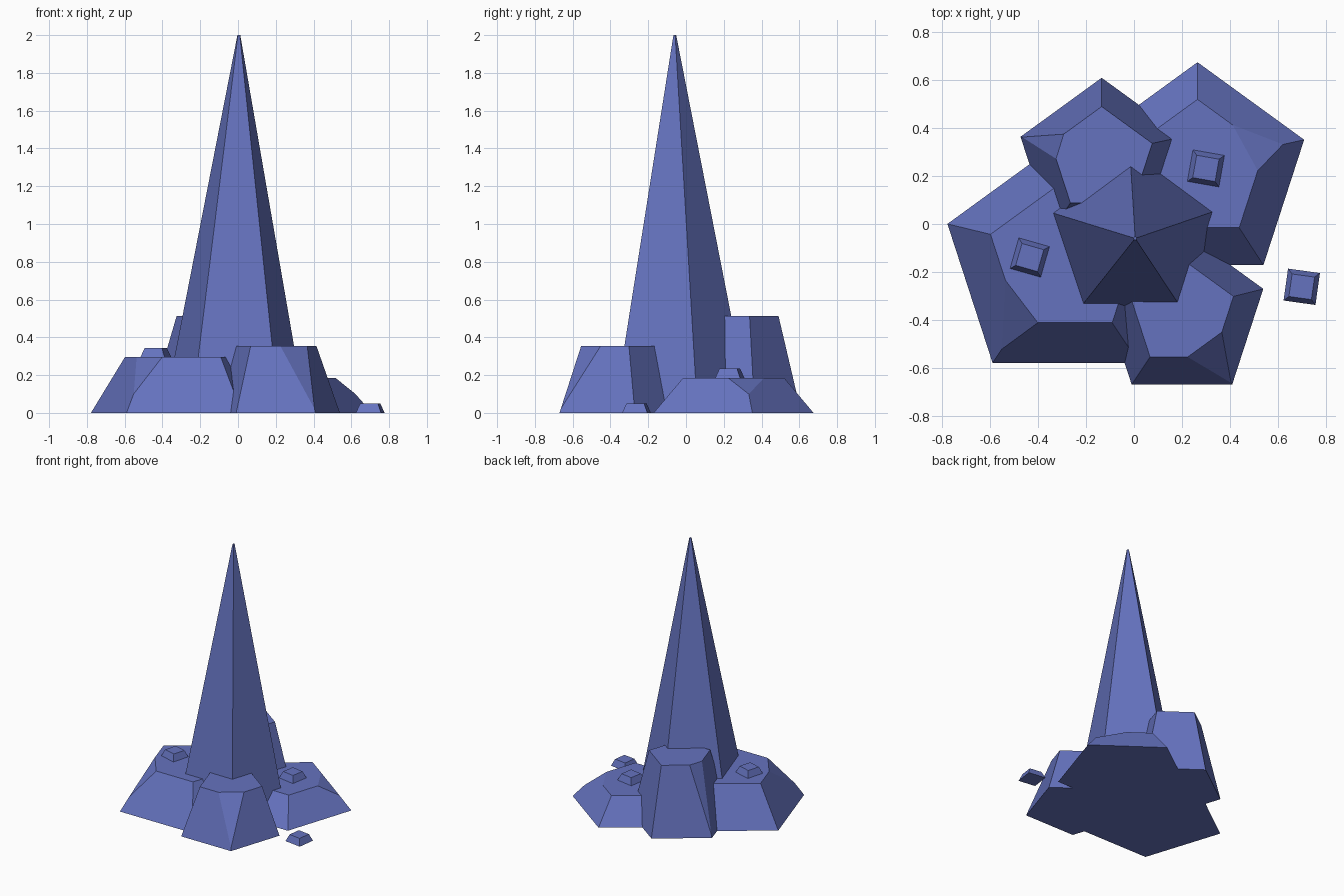
import bpy, bmesh, math
from mathutils import Vector, Matrix

if "Cube" in bpy.data.objects:
    bpy.data.objects.remove(bpy.data.objects["Cube"])

stone = bpy.data.materials.new("blue stone")
stone.diffuse_color = (0.13, 0.17, 0.52, 1.0)
stone.use_nodes = True
stone.node_tree.nodes["Principled BSDF"].inputs["Base Color"].default_value = stone.diffuse_color


def finish(name, bm):
    bmesh.ops.recalc_face_normals(bm, faces=bm.faces)
    mesh = bpy.data.meshes.new(name)
    bm.to_mesh(mesh)
    bm.free()
    mesh.materials.append(stone)
    obj = bpy.data.objects.new(name, mesh)
    bpy.context.collection.objects.link(obj)
    return obj


def loft(bm, lower, upper):
    """Closed flat-sided solid between two rings of points."""
    a = [bm.verts.new(p) for p in lower]
    b = [bm.verts.new(p) for p in upper]
    n = len(a)
    bm.faces.new(a[::-1])
    bm.faces.new(b)
    for i in range(n):
        j = (i + 1) % n
        bm.faces.new((a[i], a[j], b[j], b[i]))


def ring(x, y, z, r, n=5, turn=90):
    angles = [math.radians(turn + 360 * i / n) for i in range(n)]
    return [Vector((x + r * math.cos(t), y + r * math.sin(t), z)) for t in angles]


def rock(name, x, y, r, top_y, top_r, h, corner, low, prev, nxt):
    """Tapered five-sided rock with one upper corner chopped off."""
    base, top = ring(x, y, 0, r), ring(x, top_y, h, top_r)
    bm = bmesh.new()
    loft(bm, base, top)
    c = top[corner]
    p = base[corner].lerp(c, low)
    q = c.lerp(top[(corner - 1) % 5], prev)
    s = c.lerp(top[(corner + 1) % 5], nxt)
    normal = (q - p).cross(s - p).normalized()
    if normal.dot(c - p) < 0:
        normal.negate()
    bmesh.ops.bisect_plane(bm, geom=bm.verts[:] + bm.edges[:] + bm.faces[:], dist=1e-5,
                           plane_co=p, plane_no=normal, clear_outer=True)
    bmesh.ops.holes_fill(bm, edges=[e for e in bm.edges if e.is_boundary], sides=0)
    finish(name, bm)


def pebble(name, x, y, z, turn):
    """Small square stone with sloping sides."""
    bm = bmesh.new()
    loft(bm, ring(x, y, z, 0.095, 4, turn + 45), ring(x, y, z + 0.05, 0.067, 4, turn + 45))
    finish(name, bm)


# Tall central spire with slightly uneven sides
tip = Vector((0.005, -0.06, 2.0))
foot = [Vector((x, y, 0)) for x, y in
        ((-0.02, 0.34), (-0.394, 0.063), (-0.247, -0.377), (0.218, -0.382), (0.358, 0.061))]
bm = bmesh.new()
loft(bm, foot, [tip + Vector((p.x - tip.x, p.y - tip.y, 0)) * 0.02 for p in foot])
finish("spire", bm)

# Rocks around the foot
rock("left_rock", -0.285, -0.16, 0.519, -0.145, 0.33, 0.295, 2, 0.34, 0.48, 0.20)
rock("back_rock", -0.135, 0.254, 0.356, 0.268, 0.222, 0.512, 1, 0.05, 0.25, 0.26)
rock("front_rock", 0.20, -0.381, 0.357, -0.372, 0.226, 0.355, 3, 0.06, 0.41, 0.41)
rock("right_rock", 0.265, 0.207, 0.468, 0.224, 0.296, 0.185, 4, 0.54, 0.28, 0.48)

# Loose pebbles
pebble("ground_pebble", 0.70, -0.262, 0.0, -8)
pebble("left_pebble", -0.435, -0.14, 0.293, -16)
pebble("right_pebble", 0.30, 0.232, 0.184, -10)
